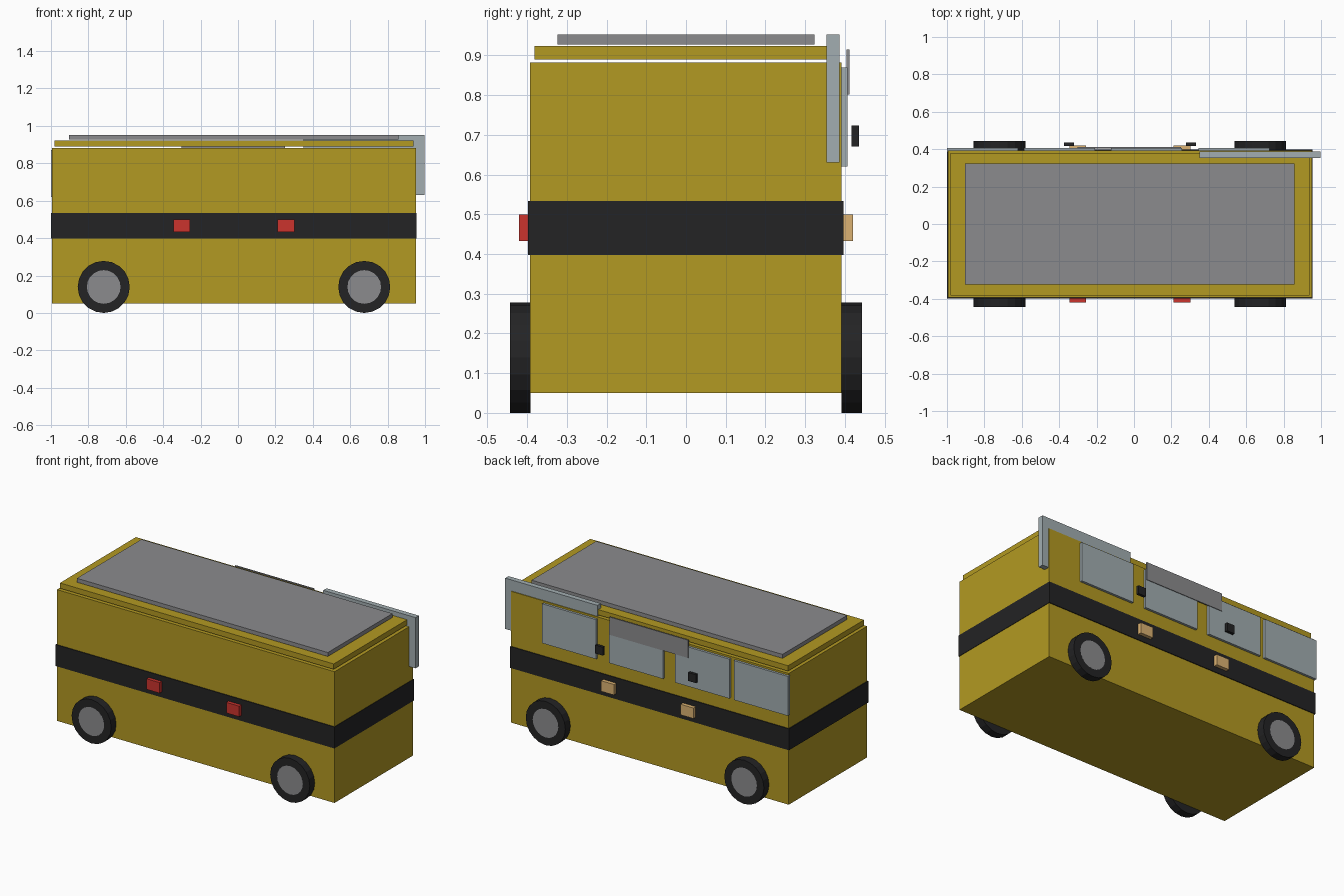
import bpy
from math import pi

if "Cube" in bpy.data.objects:
    bpy.data.objects.remove(bpy.data.objects["Cube"])


def material(name, rgb):
    m = bpy.data.materials.new(name)
    m.diffuse_color = (*rgb, 1)
    m.use_nodes = True
    m.node_tree.nodes["Principled BSDF"].inputs["Base Color"].default_value = m.diffuse_color
    return m


YELLOW = material("yellow_paint", (0.45, 0.32, 0.016))
BLACK = material("black_rubber", (0.017, 0.017, 0.018))
GREY = material("grey_metal", (0.26, 0.26, 0.27))
GLASS = material("pale_glass", (0.36, 0.42, 0.44))
RED = material("red_light", (0.6, 0.033, 0.027))
AMBER = material("amber_light", (0.72, 0.45, 0.17))


def box(name, x, y, z, mat):
    """Box from (min, max) ranges on each axis."""
    bpy.ops.mesh.primitive_cube_add(
        size=1, location=[(a + b) / 2 for a, b in (x, y, z)])
    o = bpy.context.object
    o.name = name
    o.scale = [b - a for a, b in (x, y, z)]
    bpy.ops.object.transform_apply(location=False, rotation=False, scale=True)
    o.data.materials.append(mat)
    return o


def disc(name, x, y0, y1, z, radius, mat):
    """Low-poly cylinder lying along y."""
    bpy.ops.mesh.primitive_cylinder_add(
        vertices=20, radius=radius, depth=abs(y1 - y0),
        location=(x, (y0 + y1) / 2, z), rotation=(pi / 2, 0, 0))
    o = bpy.context.object
    o.name = name
    o.data.materials.append(mat)
    return o


# Body shell, stripe and floating roof layers
box("body", (-0.995, 0.952), (-0.393, 0.392), (0.05, 0.882), YELLOW)
box("stripe", (-1.0, 0.955), (-0.398, 0.397), (0.398, 0.534), BLACK)
box("roof", (-0.982, 0.938), (-0.381, 0.38), (0.889, 0.923), YELLOW)
box("roof_panel", (-0.903, 0.857), (-0.324, 0.323), (0.927, 0.952), GREY)

# Windscreen slab, mostly sunk into the body
box("windscreen", (0.35, 0.997), (0.354, 0.387), (0.63, 0.952), GLASS)

# Side windows on the back side
for i, x in enumerate((-1.0, -0.589, -0.124, 0.345)):
    box(f"side_window_{i + 1}", (x, x + 0.38), (0.385, 0.407), (0.62, 0.87), GLASS)

# Destination panel over the windows
box("sign_panel", (-0.303, 0.25), (0.404, 0.411), (0.802, 0.915), GREY)

# Door handles and side lights
for i, x in enumerate((-0.347, 0.305)):
    box(f"door_handle_{i + 1}", (x - 0.027, x + 0.027), (0.417, 0.435),
        (0.671, 0.724), BLACK)
for i, x in enumerate((-0.301, 0.257)):
    span = (x - 0.045, x + 0.045)
    box(f"red_light_{i + 1}", span, (-0.42, -0.38), (0.433, 0.5), RED)
    box(f"amber_light_{i + 1}", span, (0.38, 0.42), (0.433, 0.5), AMBER)

# Wheels with flush hub caps
for end, x in (("rear", -0.718), ("front", 0.675)):
    for side, s in (("right", -1), ("left", 1)):
        disc(f"{end}_{side}_wheel", x, s * 0.392, s * 0.443, 0.139, 0.139, BLACK)
        disc(f"{end}_{side}_hub", x, s * 0.4, s * 0.4432, 0.139, 0.09, GREY)
